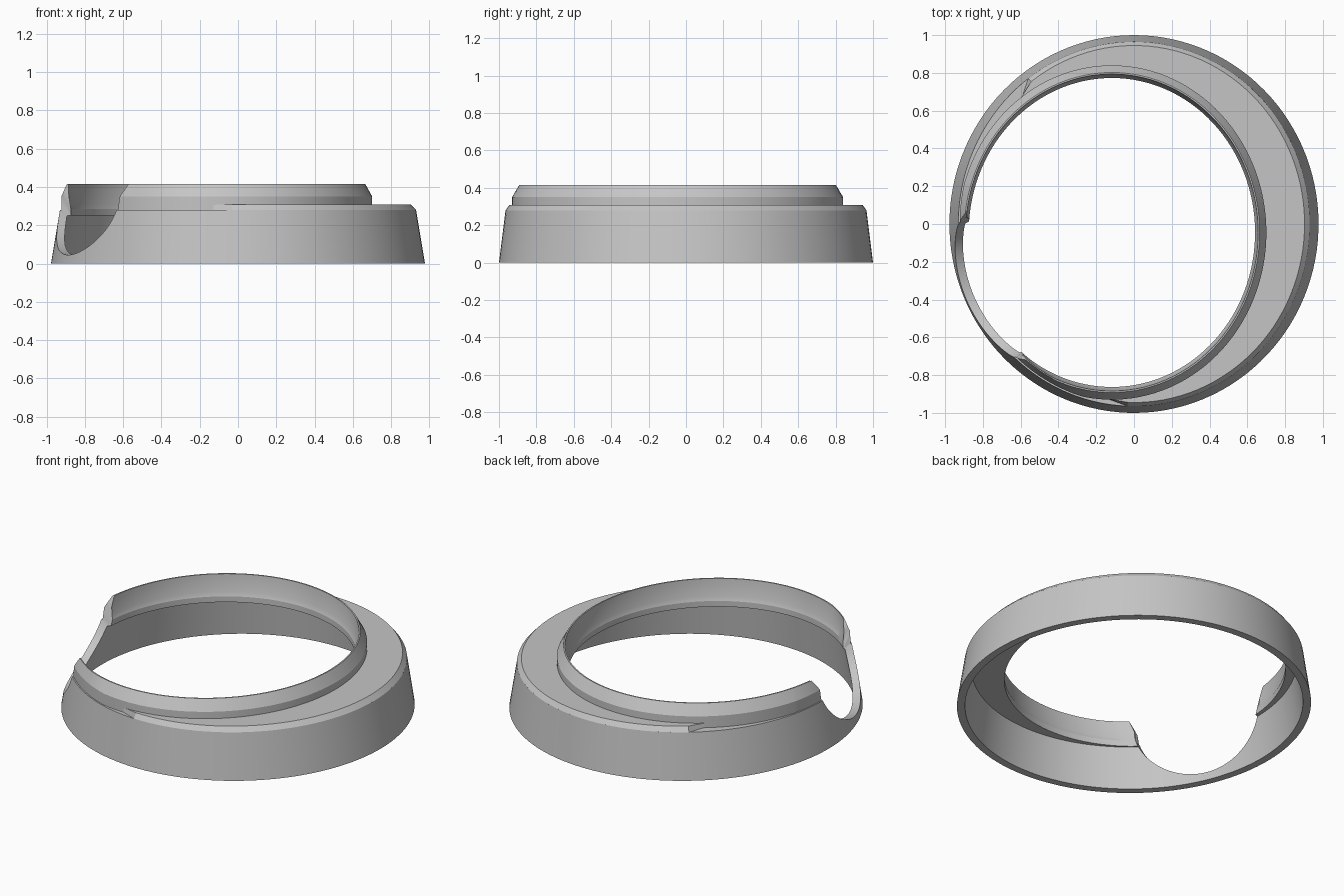
import bpy, bmesh, math
from mathutils import Vector

cube = bpy.data.objects.get("Cube")
if cube:
    bpy.data.objects.remove(cube)

SKIRT = (0, 0)                # centre of the base skirt
COLLAR = (-0.117, -0.045)     # centre of the offset collar
SHOULDER = (0.93, 0.965)      # skirt radii at the shoulder
NOTCH_MIDDLE = Vector((-0.73, -0.33, 0))
NOTCH_ALONG = Vector((0.41, -0.91, 0)).normalized()

grey = bpy.data.materials.new("plain grey")
grey.use_nodes = True
grey.diffuse_color = (0.56, 0.56, 0.56, 1)
grey.node_tree.nodes["Principled BSDF"].inputs["Base Color"].default_value = (0.56, 0.56, 0.56, 1)


def ring_point(centre, rx, ry, z, angle):
    """Point on an ellipse; the collar is kept inside the shoulder."""
    x = centre[0] + rx * math.cos(angle)
    y = centre[1] + ry * math.sin(angle)
    if centre == COLLAR:
        reach = math.hypot(x / SHOULDER[0], y / SHOULDER[1])
        limit = 0.95 + 0.7 * (rx - 0.758)
        if reach > limit:
            x, y = x * limit / reach, y * limit / reach
    return Vector((x, y, z))


def in_notch(p):
    """True inside the rounded notch, which flares a little at the top."""
    if p.x > -0.3 or p.z < 0.045:
        return False
    if p.z > 0.34:
        half = 0.39 + 0.4 * (p.z - 0.34)
    else:
        half = 0.39 * math.sqrt(1 - ((0.34 - p.z) / 0.295) ** 2)
    return abs((p - NOTCH_MIDDLE).dot(NOTCH_ALONG)) < half


def trim(path):
    """Follow a wall upward and stop it where it meets the notch."""
    result = [path[0]]
    for a, b in zip(path, path[1:]):
        steps = [a.lerp(b, i / 24) for i in range(25)]
        for low, high in zip(steps, steps[1:]):
            if in_notch(high):
                for _ in range(12):
                    mid = (low + high) / 2
                    low, high = (low, mid) if in_notch(mid) else (mid, high)
                return result + [low] * (len(path) - len(result))
        result.append(b)
    return result


def loft(name, outer, inner, angles, closed):
    """Sweep an outer and an inner wall, both listed upward, round the axis."""
    bm = bmesh.new()
    columns = []
    for degrees in angles:
        t = math.radians(degrees)
        walls = [trim([ring_point(*p, t) for p in wall]) for wall in (outer, inner)]
        columns.append([bm.verts.new(p) for p in walls[0] + walls[1][::-1]])
    pairs = list(zip(columns, columns[1:]))
    if closed:
        pairs.append((columns[-1], columns[0]))
    else:
        bm.faces.new(columns[0])
        bm.faces.new(columns[-1])
    n = len(columns[0])
    for a, b in pairs:
        for j in range(n):
            k = (j + 1) % n
            bm.faces.new((a[j], b[j], b[k], a[k]))
    bmesh.ops.remove_doubles(bm, verts=bm.verts, dist=0.00005)
    bmesh.ops.recalc_face_normals(bm, faces=bm.faces)
    mesh = bpy.data.meshes.new(name)
    bm.to_mesh(mesh)
    bm.free()
    mesh.materials.append(grey)
    obj = bpy.data.objects.new(name, mesh)
    bpy.context.collection.objects.link(obj)
    bpy.ops.object.select_all(action="DESELECT")
    obj.select_set(True)
    bpy.context.view_layer.objects.active = obj
    bpy.ops.object.shade_smooth_by_angle(angle=math.radians(20))


# Hollow skirt with the offset collar; finer steps round the notch
fine = [162 + i * 0.5 for i in range(188)]
loft("ring_body", [
    (SKIRT, 0.977, 1.0, 0),
    (SKIRT, *SHOULDER, 0.28),
    (COLLAR, 0.818, 0.885, 0.28),
    (COLLAR, 0.818, 0.885, 0.35),
    (COLLAR, 0.782, 0.847, 0.415),
], [
    (SKIRT, 0.932, 0.955, 0),
    (SKIRT, 0.893, 0.925, 0.25),
    (COLLAR, 0.758, 0.818, 0.25),
    (COLLAR, 0.758, 0.818, 0.285),
    (COLLAR, 0.768, 0.828, 0.31),
    (COLLAR, 0.774, 0.839, 0.415),
], list(range(0, 162, 3)) + fine + list(range(256, 360, 3)), True)

# Raised crescent ledge beside the collar
loft("crescent_ledge", [
    (SKIRT, 0.925, 0.96, 0.27),
    (SKIRT, *SHOULDER, 0.28),
    (SKIRT, 0.903, 0.945, 0.308),
], [
    (COLLAR, 0.812, 0.879, 0.27),
    (COLLAR, 0.812, 0.879, 0.308),
], list(range(-92, 130, 3)), False)
